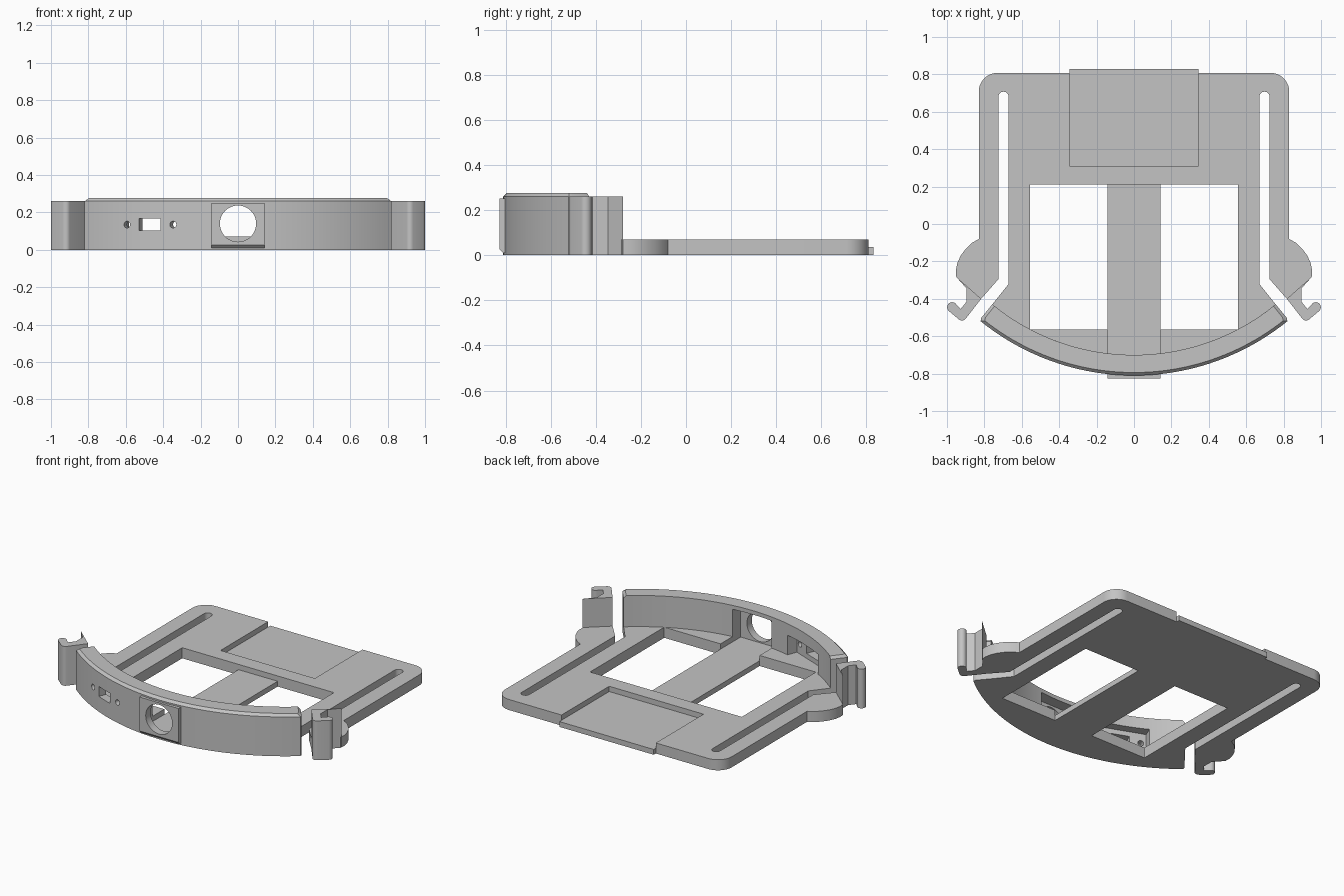
import bpy, bmesh, math
from mathutils import Matrix, Vector

if "Cube" in bpy.data.objects:
    bpy.data.objects.remove(bpy.data.objects["Cube"], do_unlink=True)

grey = bpy.data.materials.new("plain_grey")
grey.use_nodes = True
grey.diffuse_color = (0.55, 0.55, 0.55, 1)
grey.node_tree.nodes["Principled BSDF"].inputs["Base Color"].default_value = (0.55, 0.55, 0.55, 1)

CY = 0.494                       # centre of the front curve
R_OUT, R_IN, SPAN = 1.304, 1.194, 0.687
BAR, LOW, THICK = 0.143, 0.035, 0.07


def finish(name, bm):
    bmesh.ops.recalc_face_normals(bm, faces=bm.faces)
    me = bpy.data.meshes.new(name)
    bm.to_mesh(me)
    bm.free()
    me.materials.append(grey)
    ob = bpy.data.objects.new(name, me)
    bpy.context.collection.objects.link(ob)
    return ob


def loft(name, layers):
    """Closed solid through outlines of equal length: [(points, z), ...]"""
    bm = bmesh.new()
    rings = [[bm.verts.new((x, y, z)) for x, y in pts] for pts, z in layers]
    n = len(rings[0])
    for a, b in zip(rings, rings[1:]):
        for i in range(n):
            j = (i + 1) % n
            bm.faces.new((a[i], a[j], b[j], b[i]))
    bm.faces.new(rings[0])
    bm.faces.new(rings[-1])
    return finish(name, bm)


def box(name, x0, x1, y0, y1, z0, z1):
    return loft(name, [([(x0, y0), (x1, y0), (x1, y1), (x0, y1)], z) for z in (z0, z1)])


def rod(name, x, z, r, y0, y1):
    """Cylinder lying along y"""
    bm = bmesh.new()
    m = Matrix.Translation((x, (y0 + y1) / 2, z)) @ Matrix.Rotation(math.pi / 2, 4, 'X')
    bmesh.ops.create_cone(bm, cap_ends=True, segments=48, radius1=r, radius2=r,
                          depth=y1 - y0, matrix=m)
    return finish(name, bm)


def cut(target, cutters):
    bpy.context.view_layer.objects.active = target
    for c in cutters:
        c.hide_render = True
        mod = target.modifiers.new("cut", 'BOOLEAN')
        mod.operation, mod.solver, mod.object = 'DIFFERENCE', 'EXACT', c
        bpy.ops.object.modifier_apply(modifier=mod.name)
        bpy.data.objects.remove(c, do_unlink=True)


def arc(cx, cy, r, a0, a1, n):
    return [(cx + r * math.cos(a0 + (a1 - a0) * i / n),
             cy + r * math.sin(a0 + (a1 - a0) * i / n)) for i in range(n + 1)]


def front_arc(r, a0, a1, n):
    return arc(0, CY, r, a0 - math.pi / 2, a1 - math.pi / 2, n)


def mirrored(pts):
    return [(-x, y) for x, y in reversed(pts)]


# Base plate with the two slotted side arms
half = front_arc(1.25, 0, SPAN, 24)
half += [(0.757, -0.429), (0.67, -0.32)]
half += arc(0.6975, 0.68, 0.0275, math.pi, 0, 12)
half += [(0.725, -0.295), (0.817, -0.40), (0.95, -0.285), (0.953, -0.25), (0.945, -0.21),
         (0.927, -0.17), (0.9, -0.133), (0.87, -0.103), (0.83, -0.08)]
half += arc(0.73, 0.708, 0.1, 0, math.pi / 2, 12)
half += [(0.345, 0.808), (0.345, 0.83)]
outline = half + mirrored(half[1:])
plate = loft("base_plate", [(outline, 0), (outline, THICK)])
cut(plate, [
    box("left_window", BAR, 0.555, -0.565, 0.21, -0.1, 0.2),
    box("right_window", -0.555, -BAR, -0.565, 0.21, -0.1, 0.2),
    box("bar_recess", -BAR, BAR, -0.79, 0.21, LOW, 0.2),
    box("rear_recess", -0.345, 0.345, 0.31, 0.9, LOW, 0.2),
])


# Curved front wall with a chamfered top edge
def wall_outline(inset):
    e = SPAN - inset / 1.25
    r = R_OUT - inset
    return (front_arc(r, -e + 0.007, e - 0.007, 48) + front_arc(r - 0.015, e, e, 1)[:1]
            + front_arc(R_IN, e, -e, 48) + front_arc(r - 0.015, -e, -e, 1)[:1])


wall = loft("curved_front_wall", [(wall_outline(0), 0), (wall_outline(0), 0.26),
                                  (wall_outline(0.016), 0.276)])

# Connector opening, screw holes and inner pocket, turned to follow the curve
turn = (Matrix.Translation((0, CY, 0)) @ Matrix.Rotation(-0.371, 4, 'Z'))
port = [
    box("port_pocket", -0.165, 0.165, -1.25, -1.1, THICK, 0.2),
    box("port_opening", -0.061, 0.061, -1.4, -1.15, 0.102, 0.168),
    rod("screw_hole_a", -0.132, 0.135, 0.018, -1.4, -1.15),
    rod("screw_hole_b", 0.132, 0.135, 0.018, -1.4, -1.15),
]
for p in port:
    p.data.transform(turn)
cut(wall, [box("lens_pocket", -BAR, BAR, -0.775, -0.5, LOW, 0.25),
           rod("lens_hole", 0, 0.14, 0.097, -1, -0.6)] + port)

# Flat square bezel around the round opening
bezel = loft("lens_bezel", [([(-BAR, y), (BAR, y), (BAR, -0.78), (-BAR, -0.78)], z)
                            for y, z in ((-0.81, 0.01), (-0.826, 0.026), (-0.826, 0.25))])
cut(bezel, [rod("bezel_hole", 0, 0.14, 0.097, -1, -0.6)])

# Upright spring clips with a rounded hook
hook = [(0.953, -0.28), (0.895, -0.345), (0.895, -0.415), (0.927, -0.455), (0.953, -0.427)]
hook += arc(0.972, -0.445, 0.027, math.radians(135), math.radians(-50), 12)
hook += arc(0.92, -0.49, 0.026, math.radians(-50), math.radians(-140), 6)
hook += [(0.817, -0.40)]
clips = [loft(name, [(pts, 0), (pts, 0.26)])
         for name, pts in (("left_clip", hook), ("right_clip", mirrored(hook)))]

# Smooth the curves, keep the edges crisp
bpy.ops.object.select_all(action='DESELECT')
for ob in [plate, wall, bezel] + clips:
    ob.select_set(True)
    bpy.context.view_layer.objects.active = ob
bpy.ops.object.shade_smooth_by_angle(angle=math.radians(25))
